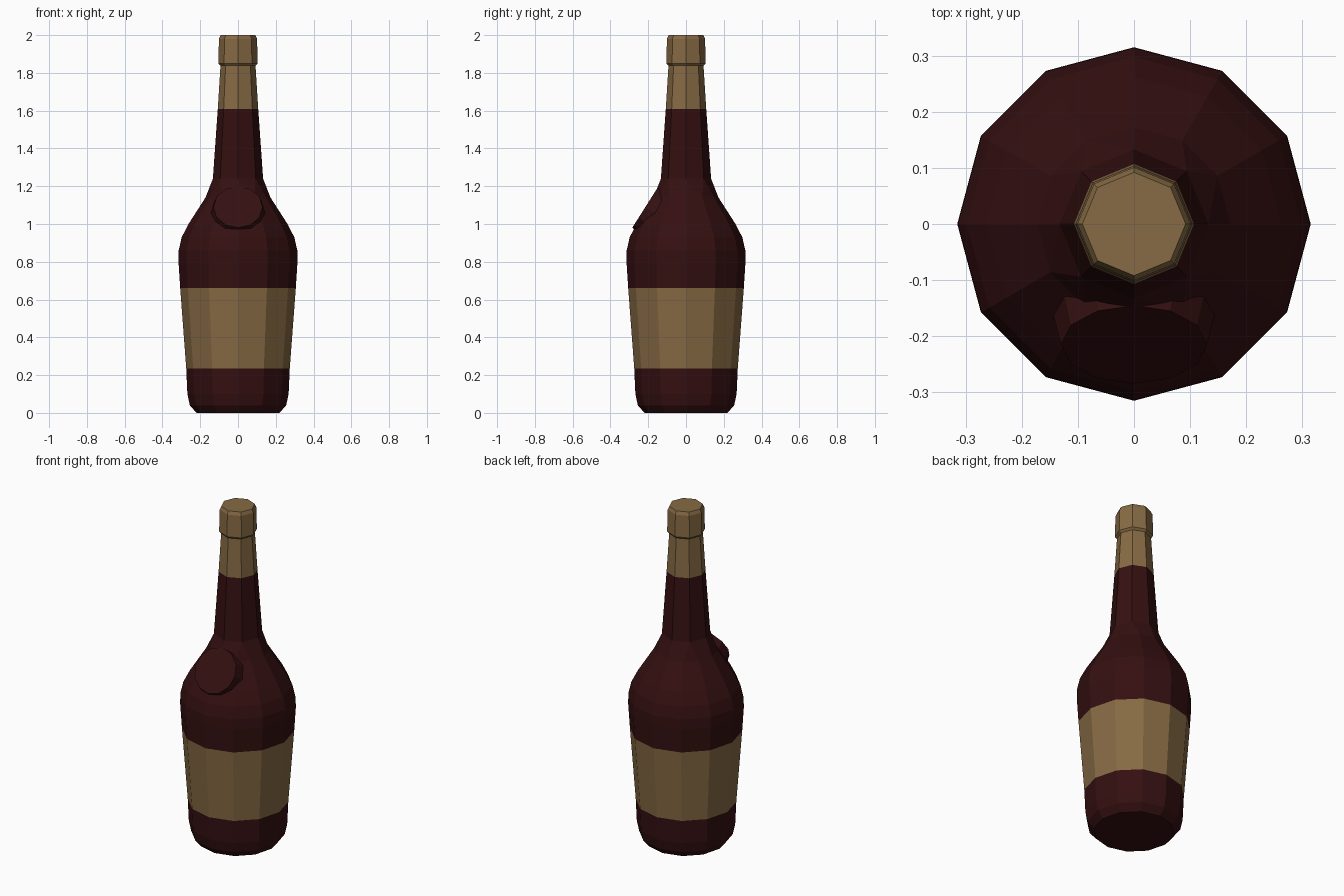
import bpy, bmesh, math
from mathutils import Matrix, Vector

cube = bpy.data.objects.get("Cube")
if cube:
    bpy.data.objects.remove(cube, do_unlink=True)


def material(name, rgb):
    mat = bpy.data.materials.new(name)
    mat.use_nodes = True
    mat.diffuse_color = (*rgb, 1)
    mat.node_tree.nodes["Principled BSDF"].inputs["Base Color"].default_value = (*rgb, 1)
    return mat


GLASS = material("dark wine glass", (0.035, 0.005, 0.0055))
PAPER = material("tan paper and foil", (0.24, 0.145, 0.058))


def finish(name, bm, mats):
    bmesh.ops.recalc_face_normals(bm, faces=bm.faces)
    mesh = bpy.data.meshes.new(name)
    bm.to_mesh(mesh)
    bm.free()
    for mat in mats:
        mesh.materials.append(mat)
    obj = bpy.data.objects.new(name, mesh)
    bpy.context.collection.objects.link(obj)
    return obj


def ring(bm, sides, z, radius):
    return [bm.verts.new((radius * math.cos(math.tau * k / sides),
                          radius * math.sin(math.tau * k / sides), z))
            for k in range(sides)]


def bridge(bm, low, high):
    """Join two rings, using triangles where their side counts differ."""
    n, m = len(low), len(high)
    i = j = 0
    while i < n or j < m:
        step = (i + 1) * m - (j + 1) * n
        face = [low[i % n]]
        if step <= 0:
            i += 1
            face.append(low[i % n])
        start = high[j % m]
        if step >= 0:
            j += 1
            face.append(high[j % m])
        face.append(start)
        bm.faces.new(face)


def lathe(name, sections, mats, rule=None):
    """Stack rings given as (sides, z, radius) and close both ends."""
    bm = bmesh.new()
    rings = [ring(bm, *s) for s in sections]
    for low, high in zip(rings, rings[1:]):
        bridge(bm, low, high)
    bm.faces.new(rings[0])
    bm.faces.new(rings[-1])
    if rule:
        for f in bm.faces:
            f.material_index = rule(f.calc_center_median().z)
    return finish(name, bm, mats)


# Bottle: twelve-sided body, eight-sided neck, with label and foil bands
body = [(12, z, r) for z, r in [
    (0, 0.22), (0.04, 0.255), (0.1, 0.268), (0.235, 0.274), (0.66, 0.306),
    (0.8, 0.315), (0.86, 0.314), (0.93, 0.298), (1.0, 0.262), (1.14, 0.172)]]
neck = [(8, z, r) for z, r in [(1.24, 0.133), (1.61, 0.107), (1.85, 0.092)]]
lathe("bottle", body + neck, [GLASS, PAPER],
      lambda z: int(0.235 < z < 0.66 or z > 1.61))

# Foil cap around the mouth
lathe("cap", [(8, 1.835, 0.09), (8, 1.85, 0.104), (8, 1.98, 0.101), (8, 2.0, 0.092)],
      [PAPER])

# Round seal set into the front of the shoulder
tilt = math.radians(57.7)
normal = Vector((0, -math.sin(tilt), math.cos(tilt)))
depth = 0.08
centre = Vector((0, -0.215, 1.09)) - normal * depth / 2
bm = bmesh.new()
bmesh.ops.create_cone(bm, cap_ends=True, segments=12, radius1=0.148, radius2=0.13,
                      depth=depth,
                      matrix=Matrix.Translation(centre) @ Matrix.Rotation(tilt, 4, 'X'))
finish("shoulder_seal", bm, [GLASS])
